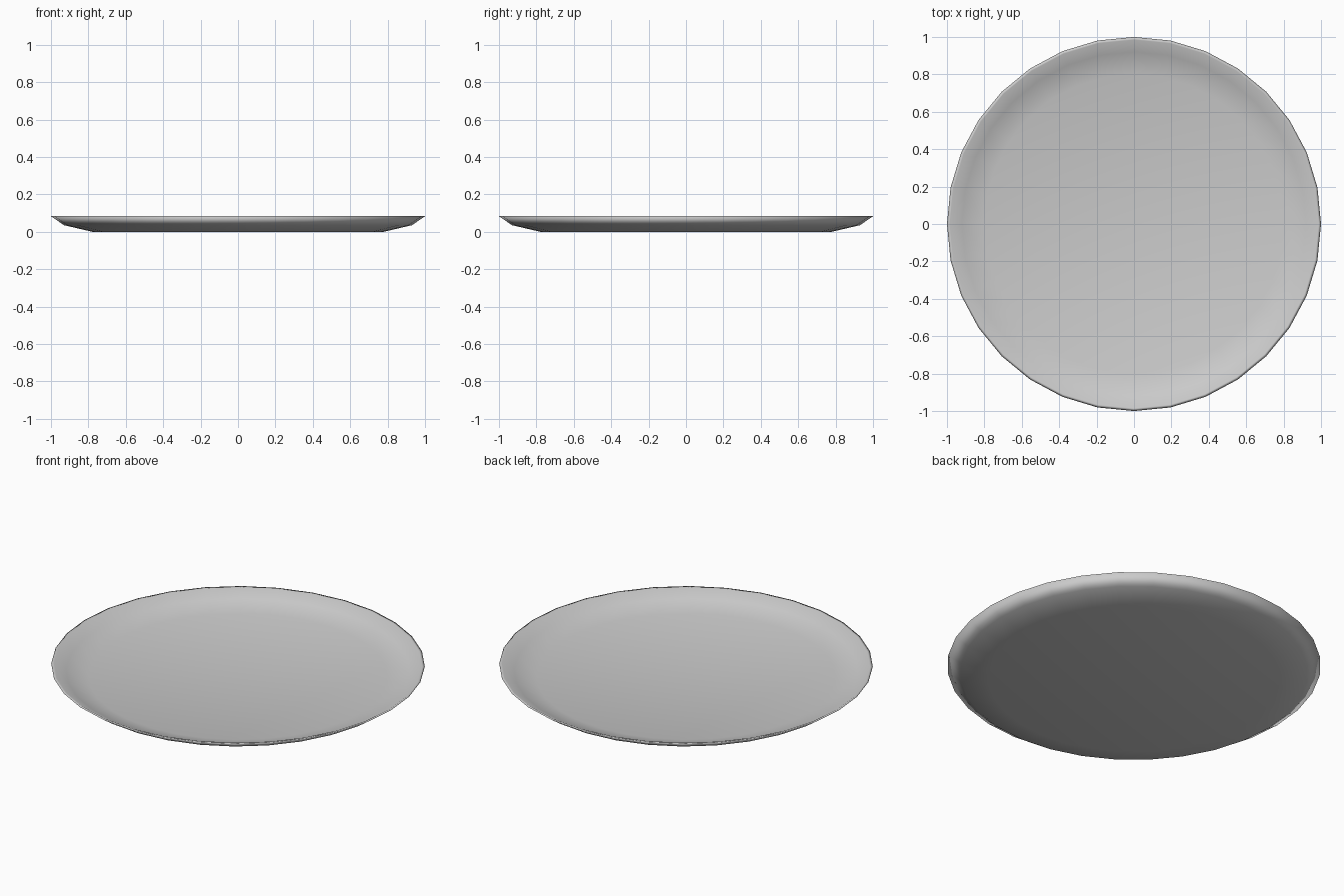
import bpy, bmesh
from math import cos, sin, tau

if "Cube" in bpy.data.objects:
    bpy.data.objects.remove(bpy.data.objects["Cube"])

SEGMENTS = 32

# Closed half-section (radius, height): underside, rim, then inner dish
profile = [(0.78, 0.0), (0.93, 0.035), (1.0, 0.083),
           (0.985, 0.083), (0.92, 0.047), (0.80, 0.015)]

# Plate: stacked rings bridged into a lathe, capped top and bottom
bm = bmesh.new()
rings = [[bm.verts.new((r * cos(tau * i / SEGMENTS), r * sin(tau * i / SEGMENTS), z))
          for i in range(SEGMENTS)] for r, z in profile]
for a, b in zip(rings, rings[1:]):
    for i in range(SEGMENTS):
        j = (i + 1) % SEGMENTS
        bm.faces.new((a[i], a[j], b[j], b[i]))
bm.faces.new(rings[0][::-1])
bm.faces.new(rings[-1])
bmesh.ops.recalc_face_normals(bm, faces=bm.faces)
for f in bm.faces:
    f.smooth = True

mesh = bpy.data.meshes.new("plate")
bm.to_mesh(mesh)
bm.free()
plate = bpy.data.objects.new("plate", mesh)
bpy.context.collection.objects.link(plate)
